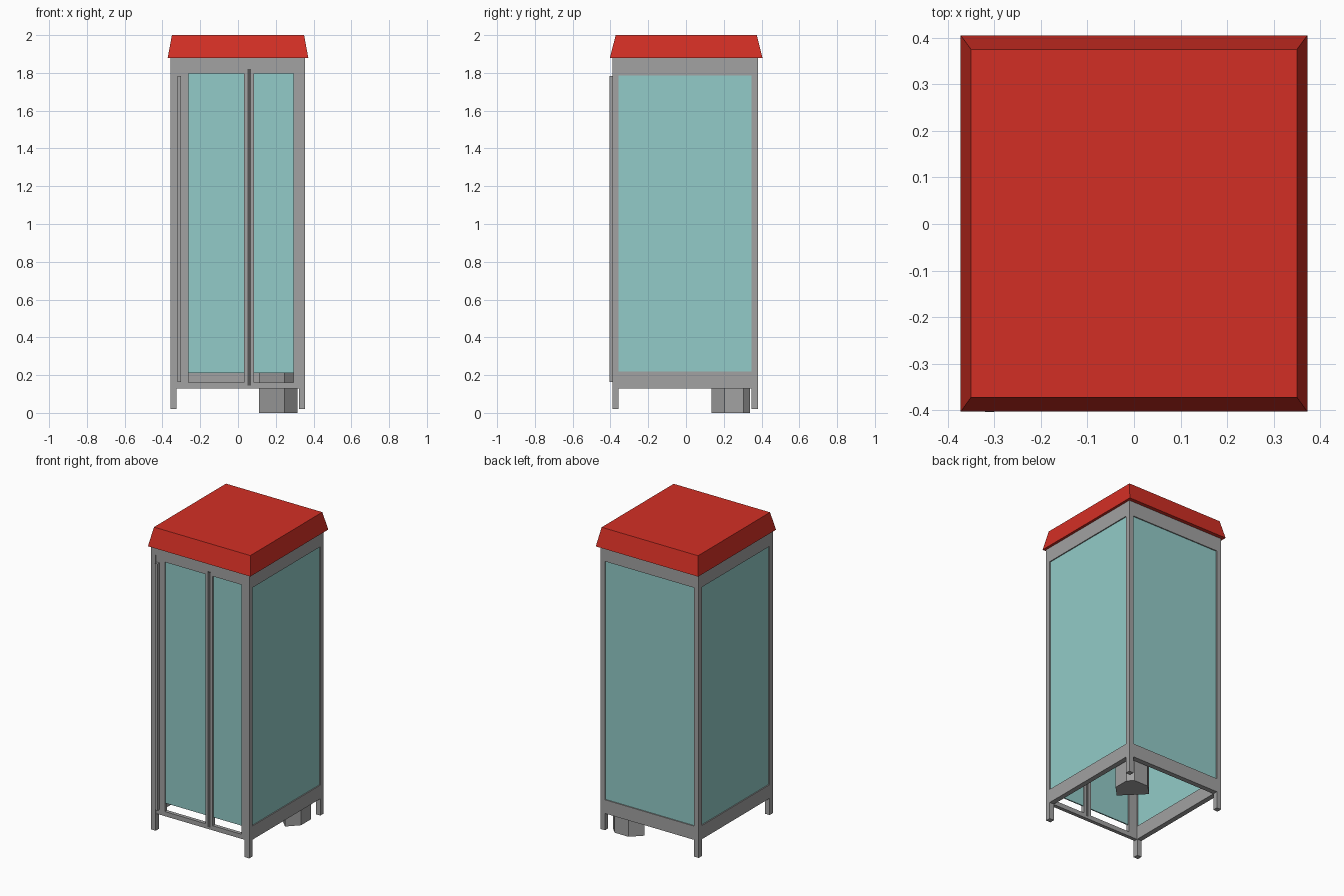
import bpy
import bmesh

if "Cube" in bpy.data.objects:
    bpy.data.objects.remove(bpy.data.objects["Cube"])


def material(name, rgb):
    m = bpy.data.materials.new(name)
    m.diffuse_color = (*rgb, 1)
    m.use_nodes = True
    m.node_tree.nodes["Principled BSDF"].inputs["Base Color"].default_value = m.diffuse_color
    return m


GREY = material("grey metal", (0.36, 0.36, 0.36))
DARK = material("dark seal", (0.09, 0.09, 0.09))
GLASS = material("teal glass", (0.29, 0.60, 0.58))
RED = material("red roof", (0.65, 0.028, 0.018))


def prism(name, bottom, top, z0, z1, mat):
    """Closed solid between two matching outlines."""
    bm = bmesh.new()
    lo = [bm.verts.new((x, y, z0)) for x, y in bottom]
    hi = [bm.verts.new((x, y, z1)) for x, y in top]
    bm.faces.new(lo[::-1])
    bm.faces.new(hi)
    n = len(lo)
    for i in range(n):
        j = (i + 1) % n
        bm.faces.new((lo[i], lo[j], hi[j], hi[i]))
    bmesh.ops.recalc_face_normals(bm, faces=bm.faces)
    me = bpy.data.meshes.new(name)
    bm.to_mesh(me)
    bm.free()
    me.materials.append(mat)
    ob = bpy.data.objects.new(name, me)
    bpy.context.collection.objects.link(ob)
    return ob


def rect(x0, x1, y0, y1):
    return [(x0, y0), (x1, y0), (x1, y1), (x0, y1)]


def box(name, x0, x1, y0, y1, z0, z1, mat=GREY):
    r = rect(x0, x1, y0, y1)
    return prism(name, r, r, z0, z1, mat)


XL, XR, YF, YB = -0.358, 0.355, -0.39, 0.38   # outer limits of the frame
T = 0.033                                     # post thickness
Z0, Z1 = 0.13, 1.88                           # frame bottom and top

# Roof with sloping sides
prism("roof", rect(-0.372, 0.372, -0.403, 0.405),
      rect(-0.35, 0.35, -0.372, 0.375), Z1, 2.0, RED)

# Corner posts
for x in (XL, XR - T):
    for y in (YF, YB - T):
        box("corner_post", x, x + T, y, y + T, 0.02, Z1)

# Side and back rails with glass between them
for side, x in (("left", XL), ("right", XR - T)):
    for za, zb in ((Z0, 0.22), (1.785, Z1)):
        box(side + "_rail", x, x + T, YF + T, YB - T, za, zb)
    box(side + "_glass", x + 0.007, x + T - 0.007, YF + T, YB - T, 0.22, 1.785, GLASS)
for za, zb in ((Z0, 0.22), (1.785, Z1)):
    box("back_rail", XL + T, XR - T, YB - T, YB, za, zb)
box("back_glass", XL + T, XR - T, YB - T + 0.007, YB - 0.007, 0.22, 1.785, GLASS)

# Front header above the door
box("front_header", XL + T, XR - T, YF, YF + T, 1.83, Z1)

# Folding door: two framed leaves, glass stops short of the bottom rail
D0, D1 = YF + 0.006, YF + 0.03
for xa, xb, ga, gb in ((XL + T, 0.05, -0.263, 0.032), (0.07, XR - T, 0.085, 0.295)):
    box("door_stile", xa, ga, D0, D1, Z0, 1.83)
    box("door_stile", gb, xb, D0, D1, Z0, 1.83)
    box("door_top_rail", ga, gb, D0, D1, 1.798, 1.83)
    box("door_bottom_rail", ga, gb, D0, D1, Z0, 0.16)
    box("door_glass", ga, gb, D0 + 0.008, D1 - 0.008, 0.212, 1.798, GLASS)
box("door_hinge_seal", 0.05, 0.07, D0 - 0.003, D1, 0.145, 1.82, DARK)
box("door_hinge_sill", 0.05, 0.07, D0, D1, Z0, 0.145)
box("door_hinge_cap", 0.05, 0.07, D0, D1, 1.82, 1.83)

# Door handle strip
box("handle_strip", -0.32, -0.301, -0.404, D0, 0.163, 1.783)

# Chamfered pedestal standing in the back right corner
foot = [(0.247, 0.135), (0.315, 0.205), (0.315, 0.305),
        (0.28, 0.34), (0.18, 0.34), (0.11, 0.272)]
prism("pedestal", foot, foot, 0.0, 1.0, GREY)
